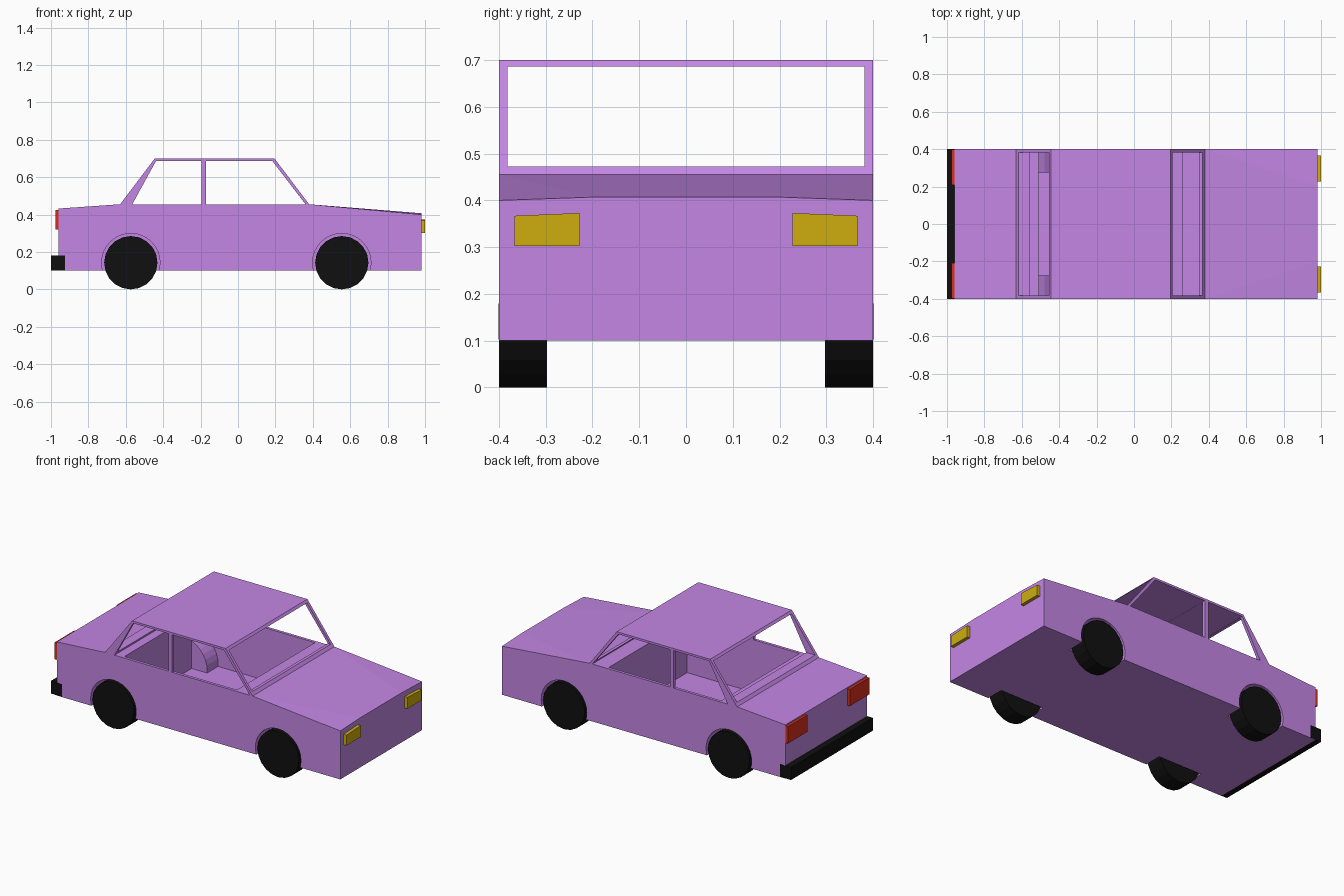
import bpy
import bmesh
from math import pi
from mathutils import Matrix

if "Cube" in bpy.data.objects:
    bpy.data.objects.remove(bpy.data.objects["Cube"])


def material(name, color):
    m = bpy.data.materials.new(name)
    m.diffuse_color = (*color, 1)
    m.use_nodes = True
    m.node_tree.nodes["Principled BSDF"].inputs["Base Color"].default_value = m.diffuse_color
    return m


PURPLE = material("purple paint", (0.55, 0.24, 0.78))
BLACK = material("black rubber", (0.005, 0.005, 0.005))
YELLOW = material("yellow lamp", (0.62, 0.42, 0.005))
RED = material("red lamp", (0.7, 0.03, 0.01))


def make(name, bm, mat):
    bmesh.ops.recalc_face_normals(bm, faces=bm.faces)
    me = bpy.data.meshes.new(name)
    bm.to_mesh(me)
    bm.free()
    ob = bpy.data.objects.new(name, me)
    bpy.context.collection.objects.link(ob)
    me.materials.append(mat)
    return ob


def prism(name, profile, stations, mat=PURPLE):
    """Loft an x-z profile through y stations; profile may depend on y."""
    bm = bmesh.new()
    rings = [[bm.verts.new((x, y, z)) for x, z in profile(y)] for y in stations]
    n = len(rings[0])
    for a, b in zip(rings, rings[1:]):
        for i in range(n):
            j = (i + 1) % n
            bm.faces.new((a[i], a[j], b[j], b[i]))
    bm.faces.new(rings[0])
    bm.faces.new(rings[-1])
    bmesh.ops.triangulate(bm, faces=[f for f in bm.faces if len(f.verts) == 4])
    return make(name, bm, mat)


def box(name, x, y, z, mat=PURPLE):
    return prism(name, lambda _: [(x[0], z[0]), (x[1], z[0]), (x[1], z[1]), (x[0], z[1])], y, mat)


def cylinder(name, x, y0, y1, z, r, sides, mat=PURPLE):
    bm = bmesh.new()
    bmesh.ops.create_cone(bm, cap_ends=True, segments=sides, radius1=r, radius2=r,
                          depth=abs(y1 - y0),
                          matrix=Matrix.Translation((x, (y0 + y1) / 2, z)) @ Matrix.Rotation(pi / 2, 4, 'X'))
    return make(name, bm, mat)


def cut(ob, cutters):
    for c in cutters:
        mod = ob.modifiers.new("cut", 'BOOLEAN')
        mod.operation, mod.solver, mod.object = 'DIFFERENCE', 'EXACT', c
    bpy.context.view_layer.update()
    dg = bpy.context.evaluated_depsgraph_get()
    me = bpy.data.meshes.new_from_object(ob.evaluated_get(dg))
    ob.modifiers.clear()
    ob.data = me


AXLES = {"rear": -0.573, "front": 0.555}
SIDES = {"right": -1, "left": 1}

# Lower body with a slightly crowned bonnet edge
body = prism("body", lambda y: [(-0.96, 0.10), (0.98, 0.10), (0.98, 0.40 if abs(y) > 0.3 else 0.407),
                                (0.38, 0.455), (-0.63, 0.455), (-0.96, 0.432)],
             (-0.4, -0.2, 0.2, 0.4))

# Cabin: solid trapezoid opened by window cutters
cabin = prism("cabin_frame", lambda y: [(-0.63, 0.455), (0.38, 0.455), (0.195, 0.70), (-0.445, 0.70)],
              (-0.4, 0.4))
rear_window = prism("rear_window_cutter", lambda y: [(-0.568, 0.45), (-0.195, 0.45), (-0.195, 0.687),
                                                     (-0.438, 0.687)], (-0.5, 0.5))
front_window = prism("front_window_cutter", lambda y: [(-0.17, 0.45), (0.365, 0.45), (0.183, 0.687),
                                                       (-0.17, 0.687)], (-0.5, 0.5))
through = box("screen_cutter", (-0.9, 0.9), (-0.382, 0.382), (0.473, 0.686))
tub = box("tub_cutter", (-0.51, 0.26), (-0.382, 0.382), (0.13, 0.5))

# Wheel arches, with a skin kept between them and the interior
arches, skins = [], []
for x in AXLES.values():
    for s in SIDES.values():
        arches.append(cylinder("arch_cutter", x, s * 0.29, s * 0.5, 0.143, 0.156, 32))
        skins.append(cylinder("arch_skin", x, s * 0.275, s * 0.51, 0.143, 0.17, 32))
cut(cabin, [rear_window, front_window, through, tub])
cut(tub, skins)
cut(body, [tub] + arches)
for ob in [rear_window, front_window, through, tub] + arches + skins:
    bpy.data.objects.remove(ob)

# Wheels and lamps, one per corner
for side, s in SIDES.items():
    for end, x in AXLES.items():
        cylinder(f"{end}_{side}_wheel", x, s * 0.297, s * 0.4, 0.1425, 0.1425, 20, BLACK)
    prism(f"{side}_headlight", lambda y: [(0.97, 0.302), (1.0, 0.302),
                                          (1.0, 0.367 if abs(y) > 0.3 else 0.373),
                                          (0.97, 0.367 if abs(y) > 0.3 else 0.373)],
          (s * 0.228, s * 0.367), YELLOW)
    box(f"{side}_tail_light", (-0.976, -0.955), (s * 0.208, s * 0.398), (0.32, 0.424), RED)

# Rear bumper wrapping the corners
box("rear_bumper", (-1.0, -0.925), (-0.401, 0.401), (0.102, 0.18), BLACK)
